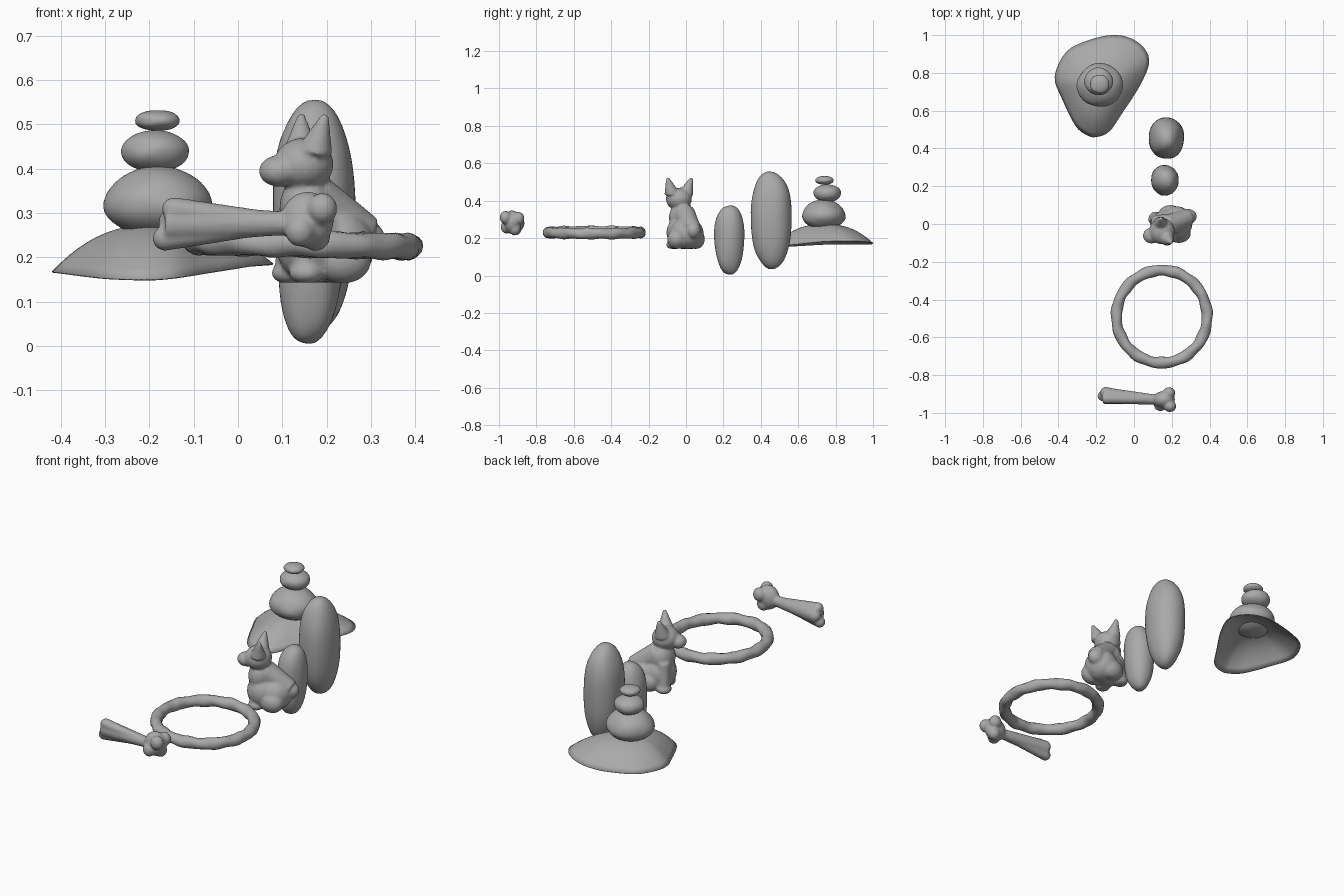
import bpy, bmesh, math
from mathutils import Vector, Matrix, noise

old = bpy.data.objects.get("Cube")
if old:
    bpy.data.objects.remove(old, do_unlink=True)

grey = bpy.data.materials.new("stone grey")
grey.use_nodes = True
colour = (0.4, 0.4, 0.4, 1)
grey.diffuse_color = colour
grey.node_tree.nodes["Principled BSDF"].inputs["Base Color"].default_value = colour


def finish(name, bm):
    bmesh.ops.recalc_face_normals(bm, faces=bm.faces)
    mesh = bpy.data.meshes.new(name)
    bm.to_mesh(mesh)
    bm.free()
    mesh.materials.append(grey)
    mesh.shade_smooth()
    ob = bpy.data.objects.new(name, mesh)
    bpy.context.collection.objects.link(ob)
    return ob


def stone(name, centre, radii, taper=0, lean=0, power=1, lump=0.05):
    """Pebble: a squared-off sphere that tapers downwards and leans in x."""
    bm = bmesh.new()
    bmesh.ops.create_icosphere(bm, subdivisions=4, radius=1)
    for v in bm.verts:
        p = v.co * (1 + lump * noise.noise(v.co * 1.3 + Vector(centre) * 7))
        p = Vector([math.copysign(abs(c) ** power, c) for c in p])
        width = 1 + taper * p.z
        p = Vector((p.x * width + lean * p.z, p.y * width, p.z))
        v.co = Vector(centre) + Vector([a * b for a, b in zip(p, radii)])
    return finish(name, bm)


def fuse(name, balls, limbs, floor=None, smooth=6):
    """Melt ellipsoids (centre, radii) and limbs (start, end, radii) together."""
    bm = bmesh.new()
    for centre, radii in balls:
        m = Matrix.Translation(centre) @ Matrix.Diagonal((*radii, 1))
        bmesh.ops.create_icosphere(bm, subdivisions=3, radius=1, matrix=m)
    for a, b, r1, r2 in limbs:
        a, b = Vector(a), Vector(b)
        turn = (b - a).to_track_quat('Z', 'Y').to_matrix().to_4x4()
        bmesh.ops.create_cone(bm, cap_ends=True, segments=20, radius1=r1, radius2=r2,
                              depth=(b - a).length,
                              matrix=Matrix.Translation((a + b) / 2) @ turn)
    if floor is not None:
        for v in bm.verts:
            v.co.z = max(v.co.z, floor)
    ob = finish(name, bm)
    remesh = ob.modifiers.new("melt", 'REMESH')
    remesh.mode = 'VOXEL'
    remesh.voxel_size = 0.006
    remesh.use_smooth_shade = True
    soft = ob.modifiers.new("soften", 'SMOOTH')
    soft.factor = 0.5
    soft.iterations = smooth
    return ob


# Hollow mound under the stacked pebbles
outline = [(0.08, 0.85), (0.055, 0.93), (-0.02, 0.985), (-0.12, 1.0), (-0.25, 0.97),
           (-0.36, 0.91), (-0.42, 0.78), (-0.38, 0.66), (-0.31, 0.52), (-0.25, 0.47),
           (-0.2, 0.46), (-0.13, 0.49), (-0.06, 0.59), (0.03, 0.73)]
middle = Vector((-0.18, 0.74))
rim = []
n = len(outline)
for i in range(n):
    p0, p1, p2, p3 = [Vector(outline[(i + k) % n]) for k in (-1, 0, 1, 2)]
    for s in (0, 0.25, 0.5, 0.75):
        rim.append(p1 + (p2 - p0) * s / 2 + (2 * p0 - 5 * p1 + 4 * p2 - p3) * s * s / 2
                   + (3 * p1 - p0 - 3 * p2 + p3) * s ** 3 / 2)
bm = bmesh.new()
rows = []
for k in range(1, 13):
    t = k / 12
    row = []
    for p in rim:
        edge = 0.168 + 0.07 * max(p.x + 0.18, 0) + 0.06 * min(p.y - 0.74, 0)
        xy = middle.lerp(p, t)
        row.append(bm.verts.new((xy.x, xy.y, edge + (0.275 - edge) * (1 - t ** 2.4))))
    rows.append(row)
top = bm.verts.new((*middle, 0.275))
m = len(rim)
for i in range(m):
    j = (i + 1) % m
    bm.faces.new((top, rows[0][i], rows[0][j]))
    for a, b in zip(rows, rows[1:]):
        bm.faces.new((a[i], b[i], b[j], a[j]))
mound = finish("mound", bm)
shell = mound.modifiers.new("thickness", 'SOLIDIFY')
shell.thickness = 0.004

# Stacked pebbles
stone("lower_pebble", (-0.18, 0.735, 0.325), (0.12, 0.115, 0.08), taper=-0.08)
stone("middle_pebble", (-0.187, 0.755, 0.44), (0.076, 0.073, 0.048))
stone("top_pebble", (-0.182, 0.74, 0.509), (0.05, 0.048, 0.023), power=0.9)

# Standing stones
stone("tall_stone", (0.172, 0.455, 0.295), (0.092, 0.108, 0.258), 0.05, -0.02, 0.88)
stone("short_stone", (0.163, 0.232, 0.19), (0.073, 0.08, 0.187), 0.08, 0.08, 0.92)

# Seated cat facing left of the front
side = Vector((0.055, -0.13, 0)).normalized()
face = Vector((-0.92, -0.39, 0))
head = Vector((0.148, -0.038, 0.41))
balls = [(head, (0.068, 0.07, 0.06)),
         (head + face * 0.06 + Vector((0, 0, -0.015)), (0.046, 0.042, 0.036)),
         ((0.155, -0.02, 0.31), (0.062, 0.072, 0.08)),
         ((0.17, -0.015, 0.23), (0.085, 0.09, 0.09)),
         ((0.225, 0.005, 0.225), (0.085, 0.09, 0.085)),
         ((0.285, 0.04, 0.24), (0.048, 0.04, 0.045))]
limbs = [((0.17, -0.01, 0.33), (0.29, 0.035, 0.25), 0.06, 0.045)]
for s in (-1, 1):
    root = head + side * s * 0.042 + Vector((0.01, 0, 0.03))
    tip = head + side * s * 0.07 + Vector((0.022, 0.004, 0.113))
    limbs.append((root, tip, 0.04, 0.008))
    foot = Vector((0.135, -0.02, 0.165)) + side * s * 0.05
    balls.append((foot, (0.04, 0.04, 0.026)))
    limbs.append((foot, Vector((0.14, -0.02, 0.3)) + side * s * 0.035, 0.033, 0.036))
    balls.append((Vector((0.215, 0, 0.195)) + side * s * 0.055, (0.065, 0.05, 0.055)))
fuse("seated_cat", balls, limbs, floor=0.143)

# Lumpy ring
bm = bmesh.new()
turns, sides = 96, 16
loops = []
for i in range(turns):
    a = math.tau * i / turns
    loop = []
    for j in range(sides):
        b = math.tau * j / sides
        r = 0.029 + 0.002 * math.sin(11 * a + 2 * b) + 0.0012 * math.sin(17 * a - b)
        d = 0.24 + r * math.cos(b)
        loop.append(bm.verts.new((0.147 + d * math.cos(a), -0.49 + d * 1.02 * math.sin(a),
                                  0.23 - 0.006 * math.cos(a) + r * math.sin(b))))
    loops.append(loop)
for i in range(turns):
    for j in range(sides):
        a, b, k = loops[i], loops[(i + 1) % turns], (j + 1) % sides
        bm.faces.new((a[j], b[j], b[k], a[k]))
finish("ring", bm)

# Bone: knobbly head, and a shaft that flares into two ridges
balls = [((0.157, -0.93, 0.285), (0.06, 0.045, 0.064))]
for dx, dy, dz in ((0.03, 0.035, 0.02), (0.035, -0.035, 0.025),
                   (-0.015, -0.03, -0.025), (0.02, 0.015, -0.035)):
    balls.append(((0.155 + dx, -0.93 + dy, 0.285 + dz), (0.034, 0.031, 0.036)))
limbs = [((0.12, -0.93, 0.277), (-0.162, -0.908, 0.277), 0.026, 0.045)]
for end, r in (((-0.145, -0.925, 0.309), 0.027), ((-0.165, -0.91, 0.243), 0.028),
               ((-0.15, -0.893, 0.28), 0.03)):
    limbs.append(((0.11, -0.93, 0.278), end, 0.02, r))
    balls.append((end, (r, r, r)))
fuse("bone", balls, limbs, smooth=5)
